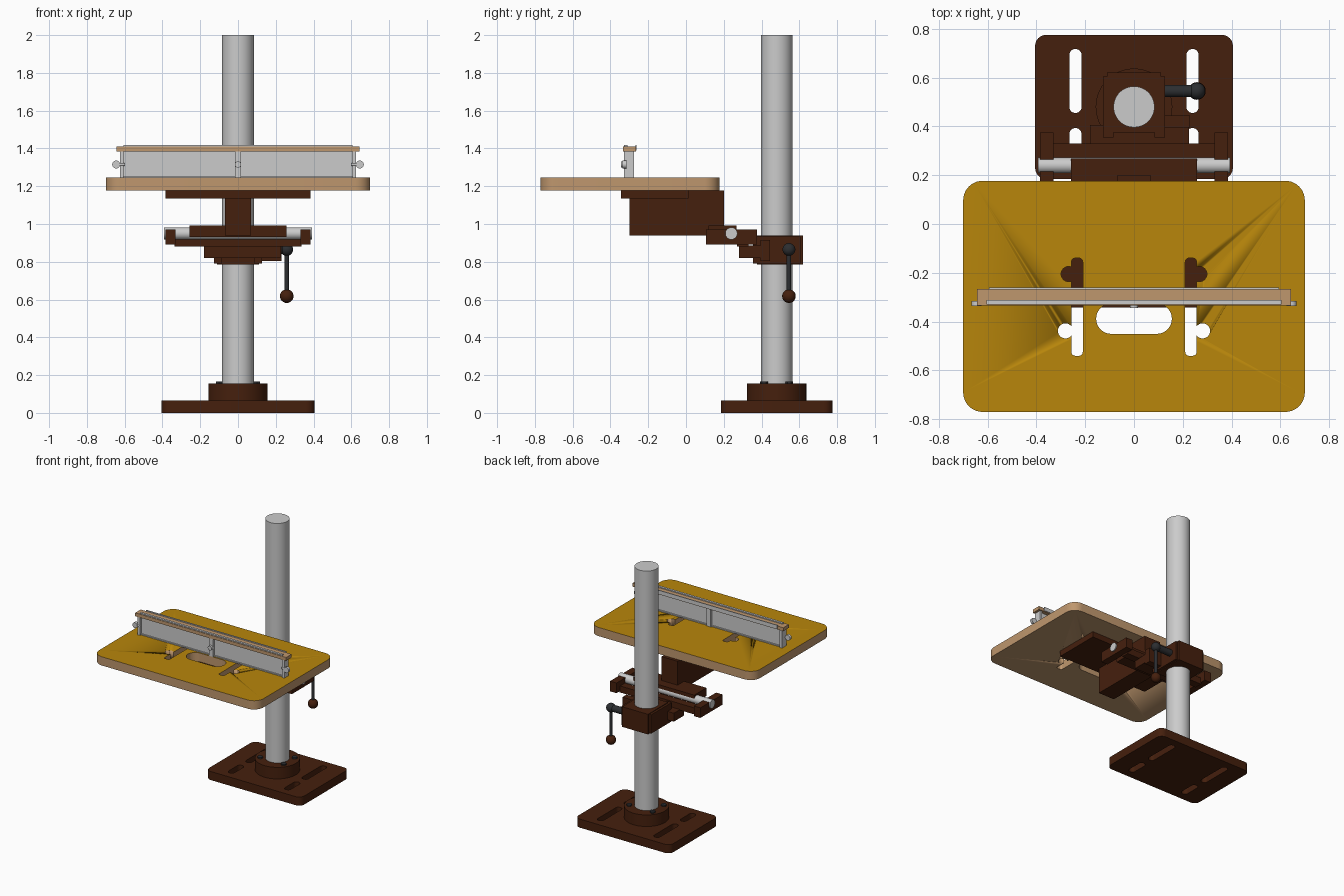
import bpy, bmesh, math
from mathutils import Vector, Matrix

if "Cube" in bpy.data.objects:
    bpy.data.objects.remove(bpy.data.objects["Cube"])


def mat(name, r, g, b):
    m = bpy.data.materials.new(name)
    m.diffuse_color = (r, g, b, 1)
    m.use_nodes = True
    m.node_tree.nodes["Principled BSDF"].inputs["Base Color"].default_value = m.diffuse_color
    return m


BROWN = mat("dark_brown", 0.060, 0.014, 0.004)
GOLD = mat("table_gold", 0.479, 0.238, 0.0033)
TAN = mat("wood_tan", 0.52, 0.31, 0.155)
METAL = mat("light_metal", 0.60, 0.60, 0.60)
DARK = mat("dark_metal", 0.025, 0.027, 0.03)


def finish(name, bm, m, smooth=False):
    bmesh.ops.recalc_face_normals(bm, faces=bm.faces)
    me = bpy.data.meshes.new(name)
    bm.to_mesh(me)
    bm.free()
    me.materials.append(m)
    ob = bpy.data.objects.new(name, me)
    bpy.context.collection.objects.link(ob)
    if smooth:
        bpy.ops.object.select_all(action='DESELECT')
        ob.select_set(True)
        bpy.context.view_layer.objects.active = ob
        bpy.ops.object.shade_smooth_by_angle(angle=math.radians(35))
    return ob


def box(name, x0, x1, y0, y1, z0, z1, m):
    bm = bmesh.new()
    size = Matrix.Diagonal((x1 - x0, y1 - y0, z1 - z0, 1))
    mid = Matrix.Translation(((x0 + x1) / 2, (y0 + y1) / 2, (z0 + z1) / 2))
    bmesh.ops.create_cube(bm, size=1, matrix=mid @ size)
    return finish(name, bm, m)


def rod(name, a, b, r, m, seg=48):
    a, b = Vector(a), Vector(b)
    d = b - a
    bm = bmesh.new()
    mx = Matrix.Translation((a + b) / 2) @ d.to_track_quat('Z', 'Y').to_matrix().to_4x4()
    bmesh.ops.create_cone(bm, cap_ends=True, segments=seg, radius1=r, radius2=r,
                          depth=d.length, matrix=mx)
    return finish(name, bm, m, True)


def ball(name, c, r, m):
    bm = bmesh.new()
    bmesh.ops.create_uvsphere(bm, u_segments=24, v_segments=16, radius=r,
                              matrix=Matrix.Translation(c))
    return finish(name, bm, m, True)


def slab(name, x0, x1, y0, y1, z0, z1, r, m, smooth=False):
    """Rounded rectangle extruded upward."""
    bm = bmesh.new()
    vs = []
    corners = [(x1 - r, y1 - r), (x0 + r, y1 - r), (x0 + r, y0 + r), (x1 - r, y0 + r)]
    for i, (cx, cy) in enumerate(corners):
        for k in range(11):
            t = math.pi / 2 * (i + k / 10)
            vs.append(bm.verts.new((cx + r * math.cos(t), cy + r * math.sin(t), z0)))
    bmesh.ops.remove_doubles(bm, verts=vs, dist=1e-5)
    f = bm.faces.new([v for v in vs if v.is_valid])
    ext = bmesh.ops.extrude_face_region(bm, geom=[f])
    top = [g for g in ext["geom"] if isinstance(g, bmesh.types.BMVert)]
    bmesh.ops.translate(bm, verts=top, vec=(0, 0, z1 - z0))
    return finish(name, bm, m, smooth)


def cut(ob, cutters):
    """Subtract the cutters, bake the result and delete the helpers."""
    for c in cutters:
        md = ob.modifiers.new("cut", 'BOOLEAN')
        md.operation, md.solver, md.object = 'DIFFERENCE', 'EXACT', c
    dg = bpy.context.evaluated_depsgraph_get()
    me = bpy.data.meshes.new_from_object(ob.evaluated_get(dg))
    ob.modifiers.clear()
    ob.data = me
    for c in cutters:
        bpy.data.objects.remove(c)


CY = 0.48  # column centre in y

# Base plate with four mounting slots
base = slab("base_plate", -0.405, 0.405, 0.185, 0.775, 0, 0.066, 0.045, BROWN, True)
cut(base, [slab("cutter", s * 0.24 - 0.025, s * 0.24 + 0.025, y0, y1, -0.1, 0.2, 0.0245, BROWN)
           for s in (-1, 1) for y0, y1 in ((0.455, 0.717), (0.243, 0.393))])

# Column, collar and collar bolts
rod("column", (0, CY, 0.01), (0, CY, 2), 0.084, METAL, 64)
rod("base_collar", (0, CY, 0.06), (0, CY, 0.155), 0.157, BROWN, 64)
for sx in (-1, 1):
    for sy in (-1, 1):
        rod("collar_bolt", (sx * 0.1, CY + sy * 0.067, 0.14),
            (sx * 0.1, CY + sy * 0.067, 0.166), 0.02, DARK, 6)

# Clamp around the column
box("clamp_body", -0.11, 0.11, 0.375, 0.62, 0.785, 0.94, BROWN)
for s in (-1, 1):
    a, b = sorted((s * 0.085, s * 0.127))
    box("clamp_cheek", a, b, 0.355, 0.605, 0.79, 0.935, BROWN)
box("clamp_lug", 0.12, 0.23, 0.395, 0.445, 0.805, 0.915, BROWN)

# Clamp lever
rod("lever_spindle", (0.12, 0.545, 0.865), (0.235, 0.545, 0.865), 0.025, DARK, 24)
ball("lever_hub", (0.258, 0.545, 0.865), 0.034, DARK)
rod("lever_arm", (0.258, 0.545, 0.86), (0.258, 0.545, 0.62), 0.012, DARK, 24)
ball("lever_knob", (0.258, 0.545, 0.618), 0.036, BROWN)

# Tilt bracket with pivot rod
box("bracket_mount", -0.18, 0.226, 0.28, 0.405, 0.82, 0.885, BROWN)
box("bracket_beam", -0.335, 0.335, 0.27, 0.33, 0.88, 0.93, BROWN)
for s in (-1, 1):
    a, b = sorted((s * 0.33, s * 0.385))
    box("bracket_end", a, b, 0.105, 0.375, 0.892, 0.97, BROWN)
rod("pivot_rod", (-0.393, 0.24, 0.95), (0.393, 0.24, 0.95), 0.032, METAL)
box("swivel_block", -0.258, 0.258, 0.12, 0.268, 0.93, 0.993, BROWN)

# Support arm and top plate
box("support_arm", -0.068, 0.068, -0.30, 0.20, 0.938, 1.177, BROWN)
box("support_plate", -0.385, 0.385, -0.343, 0.012, 1.135, 1.178, BROWN)

# Table with centre opening and keyhole slots
table = slab("table_top", -0.70, 0.70, -0.77, 0.177, 1.178, 1.245, 0.08, TAN, True)
cuts = [slab("cutter", -0.155, 0.155, -0.45, -0.327, 1.0, 1.4, 0.061, TAN)]
for s in (-1, 1):
    cuts.append(slab("cutter", s * 0.233 - 0.023, s * 0.233 + 0.023, -0.54, -0.14,
                     1.0, 1.4, 0.015, TAN))
    for x, y in ((0.268, -0.205), (0.281, -0.438)):
        cuts.append(rod("cutter", (s * x, y, 1.0), (s * x, y, 1.4), 0.031, TAN, 24))
cut(table, cuts)
table.data.materials.clear()
table.data.materials.append(TAN)
table.data.materials.append(GOLD)
for p in table.data.polygons:  # gold on the upward face only
    p.material_index = 1 if p.normal.z > 0.9 else 0

# Fence: web panel, posts, wooden cap and rails
box("fence_panel", -0.62, 0.62, -0.310, -0.294, 1.245, 1.388, METAL)
for i, x in enumerate((-0.615, 0, 0.615)):
    w = 0.017 if i == 1 else 0.010
    box("fence_post", x - w, x + w, -0.328, -0.276, 1.245, 1.388, METAL)
box("fence_foot", -0.62, 0.62, -0.318, -0.285, 1.245, 1.253, METAL)
box("fence_cap", -0.643, 0.643, -0.333, -0.266, 1.385, 1.411, TAN)
box("fence_front_rail", -0.605, 0.605, -0.329, -0.311, 1.405, 1.419, METAL)
box("fence_back_rail", -0.595, 0.595, -0.268, -0.261, 1.39, 1.419, METAL)
rod("fence_centre_bolt", (0, -0.345, 1.315), (0, -0.32, 1.315), 0.017, METAL, 16)
for s in (-1, 1):
    rod("fence_end_pin", (s * 0.60, -0.325, 1.315), (s * 0.65, -0.325, 1.315), 0.007, METAL, 16)
    rod("fence_end_knob", (s * 0.645, -0.335, 1.315), (s * 0.645, -0.315, 1.315), 0.021, METAL, 24)
